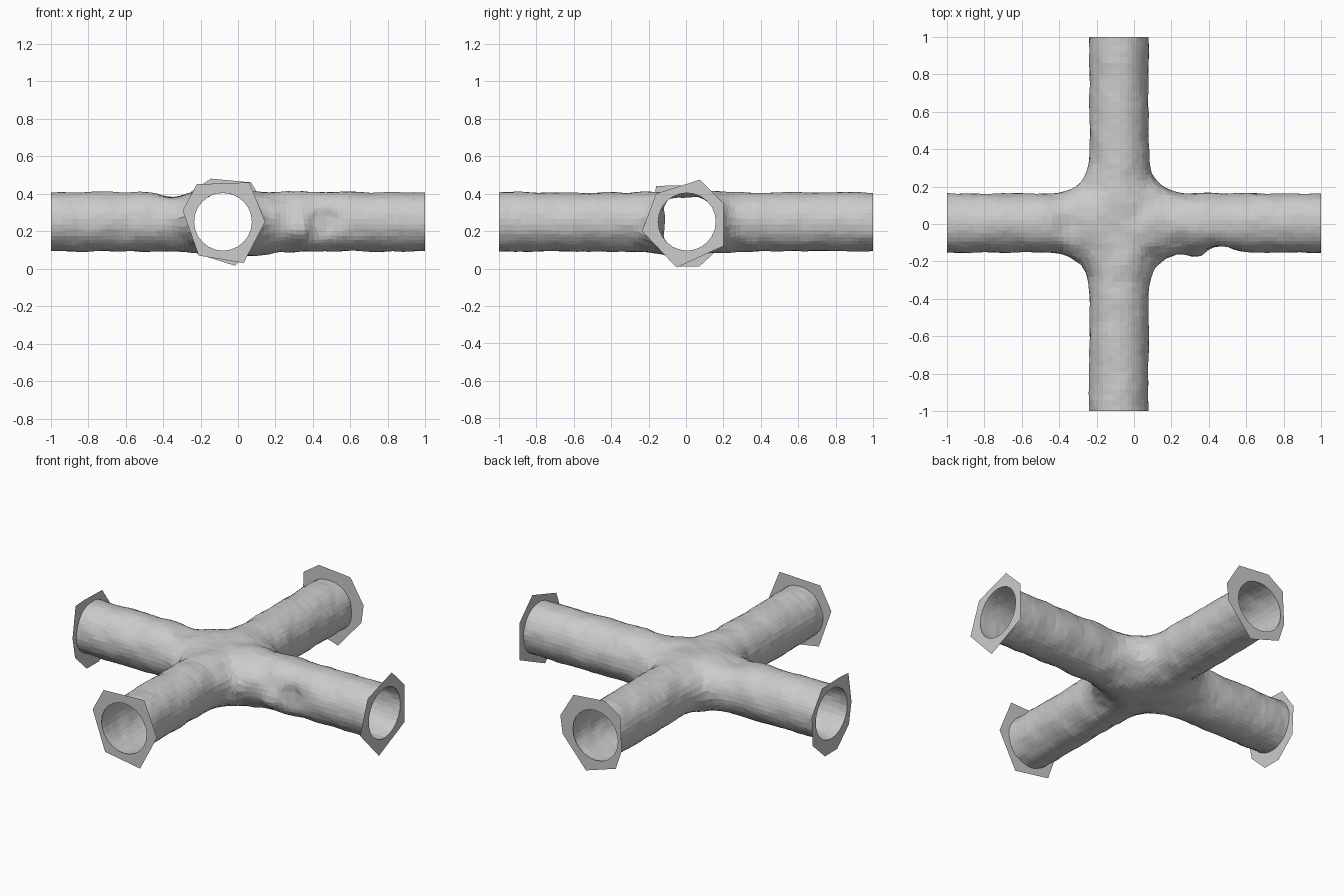
import bpy, bmesh, math
from mathutils import Vector, noise

if "Cube" in bpy.data.objects:
    bpy.data.objects.remove(bpy.data.objects["Cube"])

CX, CY, CZ, R = -0.08, 0.005, 0.25, 0.158   # tunnel axes and radius
BLEND = 0.22                                # fillet width at the crossing
# dents: centre, size, depth (negative bulges outward)
DENTS = [((0.46, -0.14, 0.25), 0.07, 0.055),
         ((-0.35, 0.0, 0.42), 0.07, 0.045),
         ((0.0, 0.0, 0.08), 0.22, -0.022),
         ((0.33, -0.16, 0.20), 0.07, -0.03)]


def tunnel_field(p):
    """Signed distance-like field of two crossing round tunnels with fillets."""
    a, b = abs(p.y - CY), abs(p.x - CX)
    h = max(BLEND - abs(a - b), 0) / BLEND
    m = max(min(a, b) - h * h * BLEND / 4, 0)
    f = math.hypot(m, p.z - CZ) - R
    for c, s, depth in DENTS:
        f += depth * math.exp(-(p - Vector(c)).length_squared / (s * s))
    rough = 0.006 + 0.006 * math.exp(-(p.x ** 2 + p.y ** 2) / 0.12)
    return f + rough * noise.noise(p * 9) + 0.003 * noise.noise(p * 25)


def project(p):
    e = 0.004
    for _ in range(5):
        f = tunnel_field(p)
        g = Vector([(tunnel_field(p + d) - tunnel_field(p - d)) / (2 * e)
                    for d in (Vector((e, 0, 0)), Vector((0, e, 0)), Vector((0, 0, e)))])
        step = g * (f / max(g.length_squared, 0.2))
        if step.length > 0.05:
            step *= 0.05 / step.length
        p = p - step
    return p


def add_tube(name, loc, rot):
    bpy.ops.mesh.primitive_cylinder_add(vertices=32, radius=R, depth=2.3,
                                        location=loc, rotation=rot)
    ob = bpy.context.object
    ob.name = name
    return ob


# crossing tunnel shell: fused cylinders, remeshed and pulled onto the field
tunnel = add_tube("tunnel_crossing", (0, CY, CZ), (0, math.pi / 2, 0))
cross = add_tube("cross_helper", (CX, 0, CZ), (math.pi / 2, 0, 0))
cross.hide_render = True
mod = tunnel.modifiers.new("join", 'BOOLEAN')
mod.operation = 'UNION'
mod.solver = 'EXACT'
mod.object = cross
mod = tunnel.modifiers.new("even", 'REMESH')
mod.mode = 'VOXEL'
mod.voxel_size = 0.03
bpy.context.view_layer.update()
dg = bpy.context.evaluated_depsgraph_get()
mesh = bpy.data.meshes.new_from_object(tunnel.evaluated_get(dg))
mesh.transform(tunnel.matrix_world)
tunnel.modifiers.clear()
tunnel.data = mesh
tunnel.location = (0, 0, 0)
tunnel.rotation_euler = (0, 0, 0)
bpy.data.objects.remove(cross)

bm = bmesh.new()
bm.from_mesh(mesh)
for v in bm.verts:
    v.co = project(v.co)
# cut the four ends open
for n in (Vector((1, 0, 0)), Vector((-1, 0, 0)), Vector((0, 1, 0)), Vector((0, -1, 0))):
    bmesh.ops.bisect_plane(bm, geom=bm.verts[:] + bm.edges[:] + bm.faces[:],
                           plane_co=n * 0.999, plane_no=n, clear_outer=True)
bmesh.ops.recalc_face_normals(bm, faces=bm.faces)
for f in bm.faces:
    f.smooth = False
bm.to_mesh(mesh)
bm.free()


def flange(name, outline, centre, place, facing):
    """Flat angular collar around a round opening."""
    bm = bmesh.new()
    hole = [(centre + 0.154 * math.cos(t * math.tau / 24),
             CZ + 0.154 * math.sin(t * math.tau / 24)) for t in range(24)]
    for loop in (outline, hole):
        vs = [bm.verts.new(place(u, z)) for u, z in loop]
        for i, v in enumerate(vs):
            bm.edges.new((v, vs[i - 1]))
    bmesh.ops.triangle_fill(bm, edges=bm.edges[:], use_beauty=True, normal=facing)
    for f in bm.faces:
        f.normal_update()
        if f.normal.dot(facing) < 0:
            f.normal_flip()
    me = bpy.data.meshes.new(name)
    bm.to_mesh(me)
    bm.free()
    bpy.context.collection.objects.link(bpy.data.objects.new(name, me))


# angular collars at the four openings
flange("front_collar", [(-.22, .45), (.06, .46), (.145, .25), (.03, .03), (-.21, .07), (-.295, .31)],
       CX, lambda u, z: (u, -1, z), Vector((0, -1, 0)))
flange("back_collar", [(-.25, .41), (-.145, .48), (.07, .46), (.16, .31), (.145, .2),
                       (-.015, .015), (-.22, .08), (-.26, .2)],
       CX, lambda u, z: (u, 1, z), Vector((0, 1, 0)))
flange("right_collar", [(.075, .475), (.2, .35), (.2, .12), (-.05, .005), (-.235, .2), (-.16, .4)],
       CY, lambda u, z: (1, u, z), Vector((1, 0, 0)))
flange("left_collar", [(-.16, .44), (-.07, .445), (.1, .44), (.2, .3), (.19, .12),
                       (.07, .01), (-.05, .01), (-.165, .12), (-.19, .25)],
       CY, lambda u, z: (-1, u, z), Vector((-1, 0, 0)))
